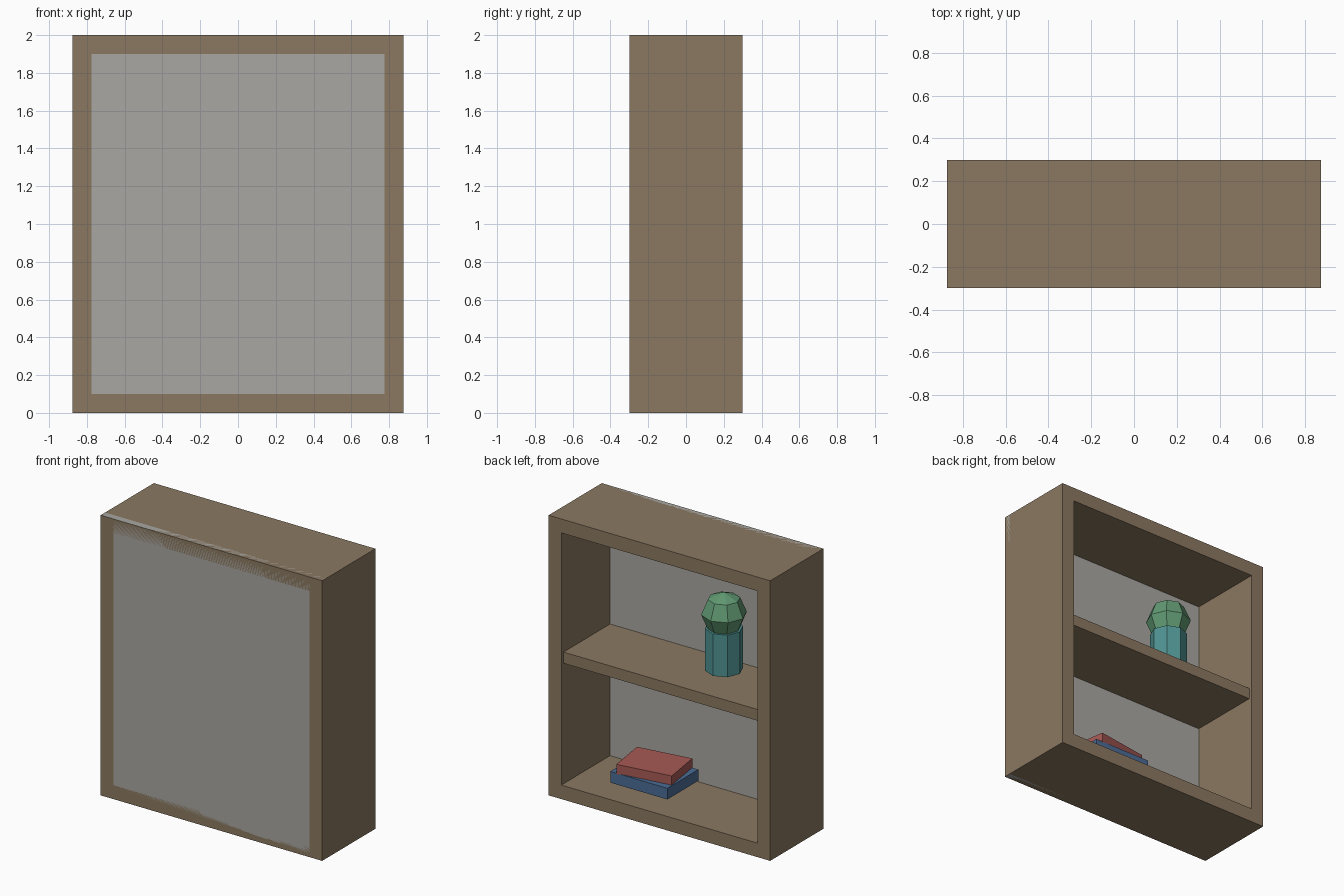
import bpy, math

if "Cube" in bpy.data.objects:
    bpy.data.objects.remove(bpy.data.objects["Cube"])

def material(name, rgb):
    m = bpy.data.materials.new(name)
    m.diffuse_color = (*rgb, 1)
    m.use_nodes = True
    m.node_tree.nodes["Principled BSDF"].inputs["Base Color"].default_value = m.diffuse_color
    return m

WOOD = material("wood", (0.26, 0.19, 0.12))
PANEL = material("panel_grey", (0.40, 0.39, 0.36))
BLUE = material("blue_cover", (0.07, 0.15, 0.30))
RED = material("red_cover", (0.38, 0.10, 0.09))
TEAL = material("teal_glaze", (0.08, 0.29, 0.29))
GREEN = material("green_leaf", (0.12, 0.32, 0.17))

def finish(name, mat):
    o = bpy.context.object
    o.name = name
    o.data.materials.append(mat)
    return o

def box(name, size, loc, mat, turn=0):
    bpy.ops.mesh.primitive_cube_add(size=1, location=loc)
    o = finish(name, mat)
    o.scale = size
    o.rotation_euler.z = turn
    return o

W, D, H, T = 1.75, 0.6, 2.0, 0.1   # case size and board thickness
INNER = W - 2 * T

# Case: two full-height sides with top and bottom boards between them
for side, sx in (("left", -1), ("right", 1)):
    box(side + "_side", (T, D, H), (sx * (W - T) / 2, 0, H / 2), WOOD)
for name, z in (("bottom_board", T / 2), ("top_board", H - T / 2)):
    box(name, (INNER, D, T), (0, 0, z), WOOD)

# Middle shelf, slightly set back from the opening
box("middle_shelf", (INNER, D - 0.05, 0.08), (0, 0, 1.0), WOOD)

# Full-size closing panel on the -y face
box("cover_panel", (W, 0.05, H), (0, -D / 2 + 0.025, H / 2), PANEL)

# Two stacked books, the upper one turned
box("lower_book", (0.45, 0.35, 0.08), (0.25, 0, 0.19), BLUE)
box("upper_book", (0.40, 0.30, 0.07), (0.25, 0, 0.26), RED, 0.15)

# Eight-sided pot with a low-poly round plant
bpy.ops.mesh.primitive_cylinder_add(vertices=8, radius=0.125, depth=0.3, location=(-0.3, 0, 1.25))
finish("plant_pot", TEAL)
bpy.ops.mesh.primitive_uv_sphere_add(segments=8, ring_count=4, radius=0.15, location=(-0.3, 0, 1.5))
finish("plant_ball", GREEN)
